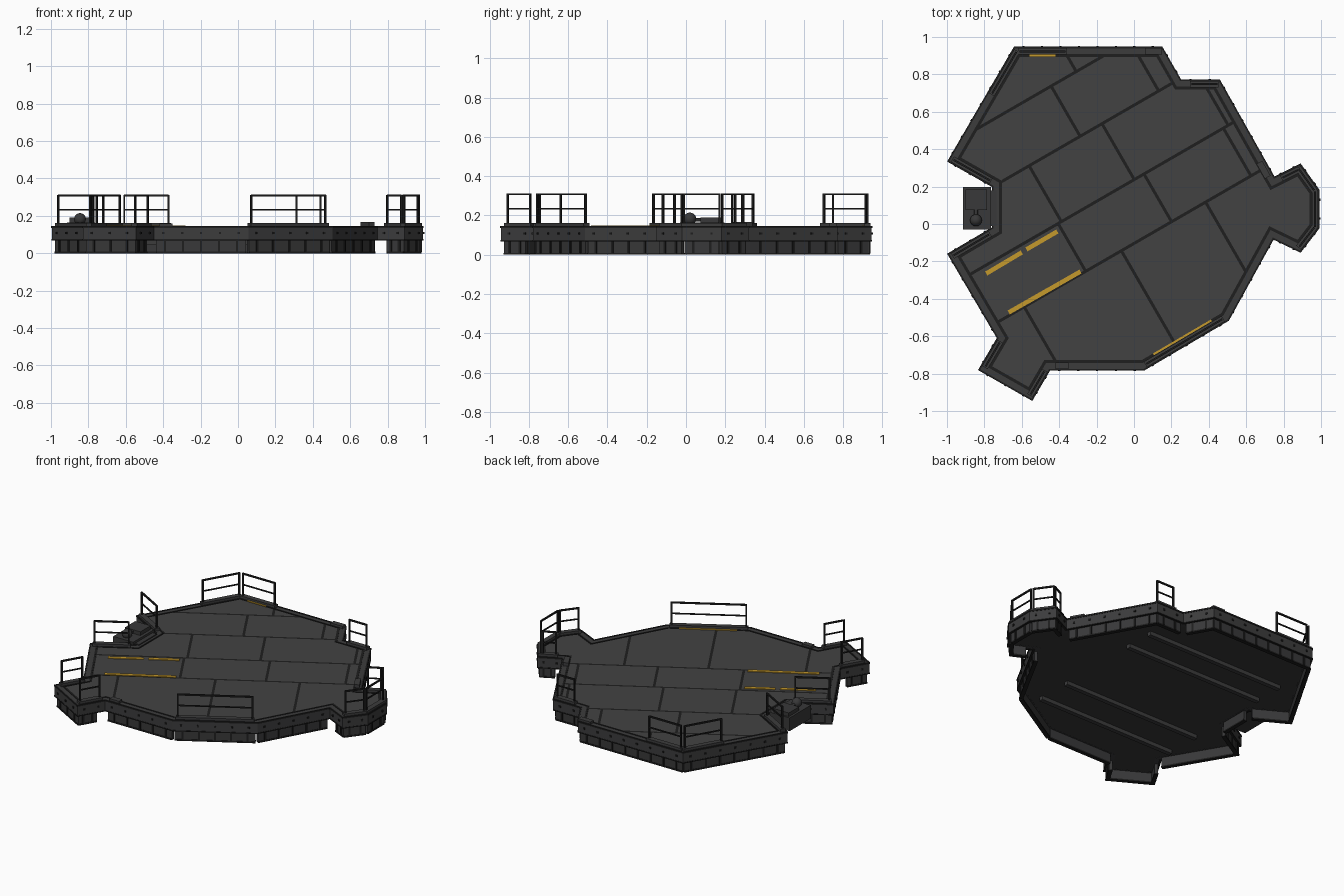
import bpy, bmesh, math
from mathutils import Vector

if "Cube" in bpy.data.objects:
    bpy.data.objects.remove(bpy.data.objects["Cube"])

def mat(name, r, g, b):
    m = bpy.data.materials.new(name)
    m.diffuse_color = (r, g, b, 1)
    m.use_nodes = True
    m.node_tree.nodes["Principled BSDF"].inputs["Base Color"].default_value = m.diffuse_color
    return m

FLOOR = mat("deck grey", .055, .055, .055)
RIM = mat("rim grey", .045, .045, .046)
SKIRT = mat("skirt grey", .04, .04, .041)
DARK = mat("near black", .013, .013, .013)
YELLOW = mat("marking yellow", .56, .32, .025)

# Platform outline, clockwise from the back left corner
P = [Vector(p) for p in [
    (-.64, .945), (.15, .945), (.25, .77), (.457, .77), (.75, .25), (.89, .32), (.99, .18),
    (.99, -.02), (.89, -.15), (.745, -.08), (.505, -.515), (.055, -.78), (-.45, -.78),
    (-.545, -.942), (-.83, -.78), (-.73, -.61), (-.995, -.16), (-.757, -.02), (-.757, .2), (-.995, .335)]]
N = len(P)

def inward(a, b):
    d = (b - a).normalized()
    return Vector((d.y, -d.x))

def offset(pts, t):
    out = []
    for i, p in enumerate(pts):
        n1 = inward(pts[i - 1], p)
        n2 = inward(p, pts[(i + 1) % len(pts)])
        out.append(p + (n1 + n2) * (t / (1 + n1.dot(n2))))
    return out

def finish(name, bm, *mats):
    bmesh.ops.recalc_face_normals(bm, faces=bm.faces)
    me = bpy.data.meshes.new(name)
    bm.to_mesh(me)
    bm.free()
    for m in mats:
        me.materials.append(m)
    ob = bpy.data.objects.new(name, me)
    bpy.context.collection.objects.link(ob)
    return ob

def prism(name, pts, z0, z1, m):
    bm = bmesh.new()
    lo = [bm.verts.new((p.x, p.y, z0)) for p in pts]
    hi = [bm.verts.new((p.x, p.y, z1)) for p in pts]
    bm.faces.new(lo)
    bm.faces.new(hi)
    for i in range(len(pts)):
        bm.faces.new((lo[i - 1], lo[i], hi[i], hi[i - 1]))
    return finish(name, bm, m)

def ring(name, pts, t0, t1, z0, z1, m):
    bm = bmesh.new()
    o, n = offset(pts, t0), offset(pts, t1)
    loops = [[bm.verts.new((p.x, p.y, z)) for p in q]
             for q, z in ((o, z0), (o, z1), (n, z1), (n, z0))]
    for k in range(4):
        a, b = loops[k - 1], loops[k]
        for i in range(len(pts)):
            bm.faces.new((a[i - 1], a[i], b[i], b[i - 1]))
    return finish(name, bm, m)

def bar(bm, a, b, w, z0, z1):
    """Upright box running from a to b in plan."""
    a, b = Vector(a), Vector(b)
    n = inward(a, b) * (w / 2)
    c = [a + n, b + n, b - n, a - n]
    v = [[bm.verts.new((p.x, p.y, z)) for p in c] for z in (z0, z1)]
    bm.faces.new(v[0])
    bm.faces.new(v[1])
    for i in range(4):
        bm.faces.new((v[0][i - 1], v[0][i], v[1][i], v[1][i - 1]))

def block(bm, x0, x1, y0, y1, z0, z1):
    bar(bm, (x0, (y0 + y1) / 2), (x1, (y0 + y1) / 2), y1 - y0, z0, z1)

# Deck slab and layered rim
prism("deck_slab", offset(P, .02), .071, .136, SKIRT)
ring("rim_band", P, 0, .04, .07, .143, RIM)
ring("rim_outer_edge", P, -.003, .006, .136, .146, DARK)
ring("rim_inner_edge", P, .036, .045, .13, .146, DARK)
ring("rim_lower_edge", P, -.002, .014, .068, .075, DARK)

# Deck tiles: the floor is cut in rows along 30 degrees, then across each row
u = Vector((math.cos(math.pi / 6), .5, 0))
v = Vector((-.5, math.cos(math.pi / 6), 0))
bm = bmesh.new()
bm.faces.new([bm.verts.new((p.x, p.y, .143)) for p in offset(P, .044)])
rows = [-.39, -.09, .205, .55, .86]
cuts = [(-.85, -.47, -.03), (-.73, -.13, .39), (-.35, .18, .67), (-.33, .12, .70), (-.015, .47), (.14,)]

def cut(faces, point, normal):
    geom = set(faces)
    for f in faces:
        geom.update(f.edges)
        geom.update(f.verts)
    bmesh.ops.bisect_plane(bm, geom=list(geom), plane_co=point, plane_no=normal, dist=1e-5)

for q in rows:
    cut(bm.faces[:], v * q, v)
for k, ps in enumerate(cuts):
    for p in ps:
        band = [f for f in bm.faces
                if sum(f.calc_center_median().dot(v) > q for q in rows) == k]
        cut(band, u * p, u)
seams = bmesh.ops.inset_individual(bm, faces=bm.faces[:], thickness=.008, use_even_offset=True)["faces"]
for f in seams:
    f.material_index = 1
deck = finish("deck_tiles", bm, FLOOR, DARK)
if sum(p.normal.z * p.area for p in deck.data.polygons) < 0:
    deck.data.flip_normals()

# Painted markings
bm = bmesh.new()
for a, b, w in [((-.79, -.265), (-.60, -.152), .024), ((-.575, -.136), (-.41, -.04), .024),
                ((-.67, -.473), (-.286, -.254), .024), ((.104, -.697), (.414, -.515), .011),
                ((-.56, .902), (-.42, .902), .011)]:
    bar(bm, a, b, w, .142, .148)
finish("yellow_markings", bm, YELLOW)

# Open underside with cross beams
bm = bmesh.new()
for y in (-.485, -.245, .35, .55):
    block(bm, -.70, .34, y - .015, y + .015, .045, .072)
finish("bottom_beams", bm, RIM)

# Skirt walls under every edge, dark feet, ribs and bolts; the outrigger necks stay open
walls, feet, ribs, bolts = [bmesh.new() for _ in range(4)]
for i in range(N):
    a, b = P[i], P[(i + 1) % N]
    n, d = inward(a, b), (b - a).normalized()
    L = (b - a).length
    s = a + n * .022 + d * (.05 if i in (4, 12) else .012)
    e = b + n * .022 - d * (.05 if i in (8, 14) else .012)
    bar(walls, s, e, .02, .008, .072)
    bar(feet, s, e, .026, 0, .01)
    k = max(2, round(L / .1))
    for j in range(k):
        c = a + d * (L * (j + .5) / k)
        bar(bolts, c - d * .006, c + d * .006, .012, .102, .114)
        c = s.lerp(e, (j + .5) / k) - n * .008
        bar(ribs, c - d * .006, c + d * .006, .016, .006, .07)
finish("skirt_walls", walls, SKIRT)
finish("skirt_feet", feet, DARK)
finish("skirt_ribs", ribs, DARK)
finish("rim_bolts", bolts, DARK)

# Guard rails: edge number, start and end along the edge
rails, plates = bmesh.new(), bmesh.new()
for i, f0, f1 in [(0, .04, .34), (19, .62, .97), (2, .3, .92), (4, .28, .8), (5, .12, .88),
                  (6, .05, .95), (7, .12, .85), (10, .06, .94), (12, .15, .85), (14, .2, .9),
                  (16, .1, .86), (18, .12, .9)]:
    a, b = P[i], P[(i + 1) % N]
    n, d = inward(a, b) * .022, (b - a).normalized()
    s, e = a.lerp(b, f0) + n, a.lerp(b, f1) + n
    bar(plates, s - d * .012, e + d * .012, .034, .14, .162)
    bar(rails, s, e, .010, .303, .313)
    bar(rails, s, e, .007, .23, .238)
    for c in (s, e):
        bar(rails, c - d * .005, c + d * .005, .010, .15, .312)
finish("guard_rails", rails, DARK)
finish("rail_base_plates", plates, RIM)

# Small rim boxes
bm = bmesh.new()
block(bm, .06, .15, .905, .94, .14, .16)
block(bm, -.42, -.35, -.775, -.74, .14, .16)
bar(bm, (.67, .33), (.715, .25), .035, .14, .166)
finish("rim_boxes", bm, RIM)

# Machine unit in the left notch
bm = bmesh.new()
block(bm, -.915, -.765, -.03, .197, .075, .165)
finish("machine_box", bm, SKIRT)
bm = bmesh.new()
block(bm, -.90, -.785, .075, .185, .165, .19)
block(bm, -.77, -.735, -.01, .18, .09, .15)
finish("machine_cover", bm, SKIRT)
bpy.ops.mesh.primitive_uv_sphere_add(segments=16, ring_count=8, radius=.032, location=(-.845, .02, .183))
dome = bpy.context.object
dome.name = "machine_dome"
dome.data.materials.append(SKIRT)
bpy.ops.object.shade_smooth_by_angle()
bpy.ops.mesh.primitive_cylinder_add(vertices=12, radius=.01, depth=.06, location=(-.845, .055, .178),
                                    rotation=(math.pi / 2, 0, 0))
pipe = bpy.context.object
pipe.name = "machine_pipe"
pipe.data.materials.append(SKIRT)
bpy.ops.object.shade_smooth_by_angle()
